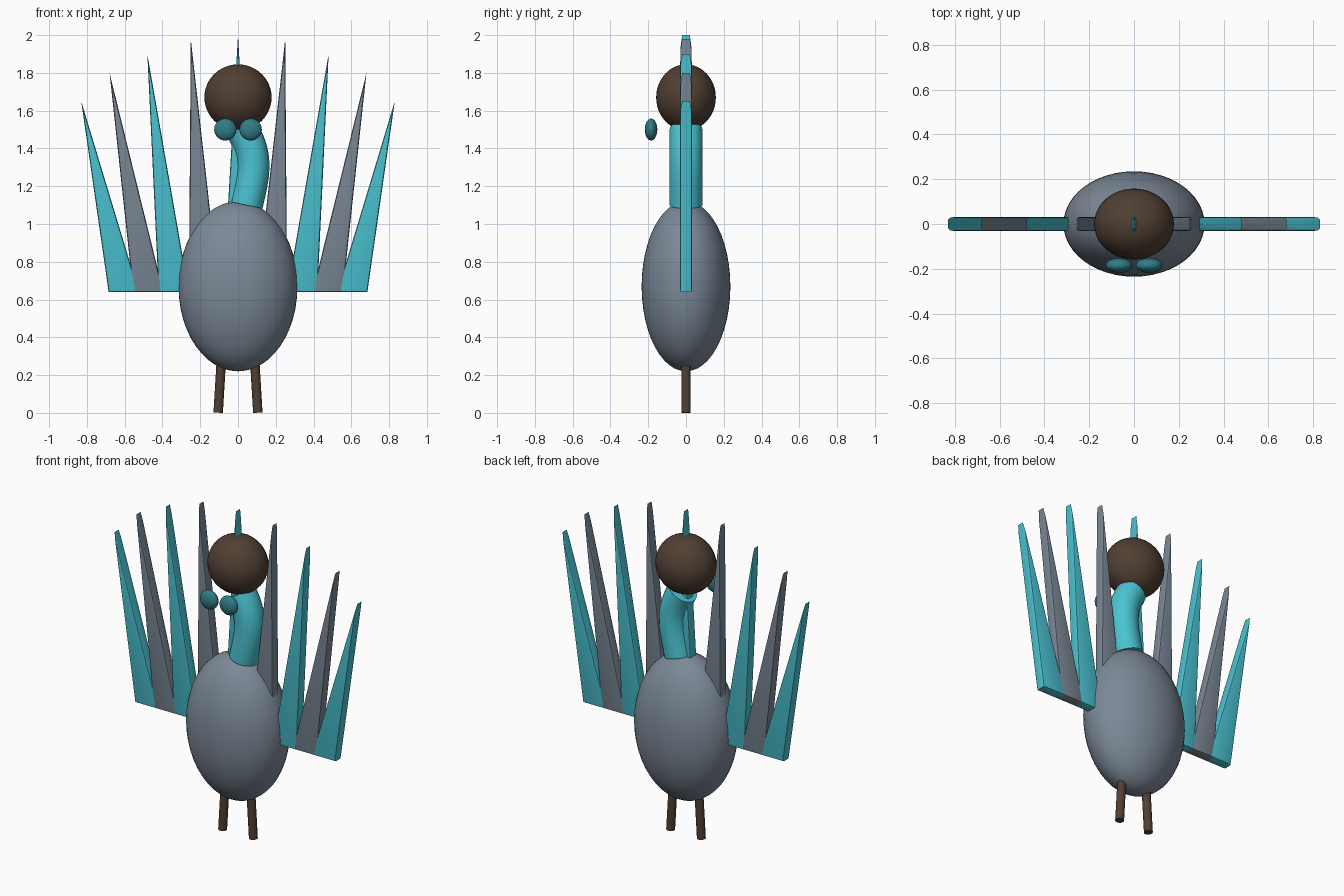
import bpy, bmesh, math
from mathutils import Vector

if "Cube" in bpy.data.objects:
    bpy.data.objects.remove(bpy.data.objects["Cube"])


def material(name, rgb):
    m = bpy.data.materials.new(name)
    m.diffuse_color = (*rgb, 1)
    m.use_nodes = True
    m.node_tree.nodes["Principled BSDF"].inputs["Base Color"].default_value = m.diffuse_color
    return m


SLATE = material("slate", (0.2, 0.25, 0.31))
CYAN = material("cyan", (0.07, 0.55, 0.65))
BROWN = material("brown", (0.08, 0.05, 0.033))
TEAL = material("teal", (0.03, 0.2, 0.24))


def smooth(obj, mat):
    obj.data.materials.append(mat)
    bpy.ops.object.select_all(action='DESELECT')
    obj.select_set(True)
    bpy.context.view_layer.objects.active = obj
    bpy.ops.object.shade_smooth_by_angle(angle=math.radians(40))


def ellipsoid(name, loc, radii, mat):
    bpy.ops.mesh.primitive_uv_sphere_add(segments=48, ring_count=24, radius=1, location=loc)
    obj = bpy.context.object
    obj.name = name
    obj.scale = radii
    bpy.ops.object.transform_apply(location=False, rotation=False, scale=True)
    smooth(obj, mat)


def feather(name, base_x, tip, mat, half=0.08, base_z=0.64):
    # Triangular prism with rounded front and back rims
    a, b, c = Vector((base_x - half, base_z)), Vector((base_x + half, base_z)), Vector(tip)
    la, lb, lc = (b - c).length, (a - c).length, (a - b).length
    centre = (a * la + b * lb + c * lc) / (la + lb + lc)
    inradius = centre.y - base_z
    bm = bmesh.new()
    rings = []
    for y, inset in ((-0.032, 0.012), (-0.0285, 0.0035), (-0.02, 0),
                     (0.02, 0), (0.0285, 0.0035), (0.032, 0.012)):
        s = (inradius - inset) / inradius
        pts = [centre + (p - centre) * s for p in (a, b, c)]
        rings.append([bm.verts.new((p.x, y, p.y)) for p in pts])
    for r, q in zip(rings, rings[1:]):
        for i in range(3):
            j = (i + 1) % 3
            bm.faces.new((r[i], r[j], q[j], q[i]))
    bm.faces.new(rings[0])
    bm.faces.new(rings[-1])
    bmesh.ops.recalc_face_normals(bm, faces=bm.faces)
    mesh = bpy.data.meshes.new(name)
    bm.to_mesh(mesh)
    bm.free()
    obj = bpy.data.objects.new(name, mesh)
    bpy.context.collection.objects.link(obj)
    smooth(obj, mat)


# Body and head
ellipsoid("body", (0, 0, 0.67), (0.315, 0.235, 0.45), SLATE)
ellipsoid("head", (0, 0, 1.67), (0.178, 0.158, 0.175), BROWN)

# Curved neck
curve = bpy.data.curves.new("neck", 'CURVE')
curve.dimensions = '3D'
curve.bevel_depth = 0.087
curve.bevel_resolution = 8
curve.resolution_u = 20
curve.use_fill_caps = True
spline = curve.splines.new('BEZIER')
spline.bezier_points.add(1)
for p, (left, co, right) in zip(spline.bezier_points, (
        ((0.02, 0.96), (0.045, 1.1), (0.075, 1.24)),
        ((0.115, 1.35), (0.02, 1.5), (-0.07, 1.65)))):
    p.handle_left_type = p.handle_right_type = 'FREE'
    p.co = (co[0], 0, co[1])
    p.handle_left = (left[0], 0, left[1])
    p.handle_right = (right[0], 0, right[1])
neck = bpy.data.objects.new("neck", curve)
bpy.context.collection.objects.link(neck)
bpy.context.view_layer.objects.active = neck
neck.select_set(True)
bpy.ops.object.convert(target='MESH')
smooth(bpy.context.object, CYAN)

# Eyes and legs, one per side
for side, s in (("left", 1), ("right", -1)):
    ellipsoid(side + "_eye", (s * 0.067, -0.185, 1.5), (0.059, 0.033, 0.058), TEAL)
    top, foot = Vector((s * 0.087, 0, 0.3)), Vector((s * 0.105, 0, 0.001))
    d = top - foot
    bpy.ops.mesh.primitive_cylinder_add(vertices=32, radius=0.025, depth=d.length,
                                        location=(top + foot) / 2)
    leg = bpy.context.object
    leg.name = side + "_leg"
    leg.rotation_euler = d.to_track_quat('Z', 'Y').to_euler()
    smooth(leg, BROWN)

# Tail fan of alternating feathers
feather("tail_feather_centre", 0, (0, 2.0), CYAN)
for i, (bx, tx, tz) in enumerate(((0.18, 0.25, 1.98), (0.34, 0.48, 1.9),
                                  (0.475, 0.68, 1.8), (0.605, 0.83, 1.65))):
    for side, s in (("left", 1), ("right", -1)):
        feather(f"tail_feather_{side}_{i + 1}", s * bx, (s * tx, tz), CYAN if i % 2 else SLATE)
